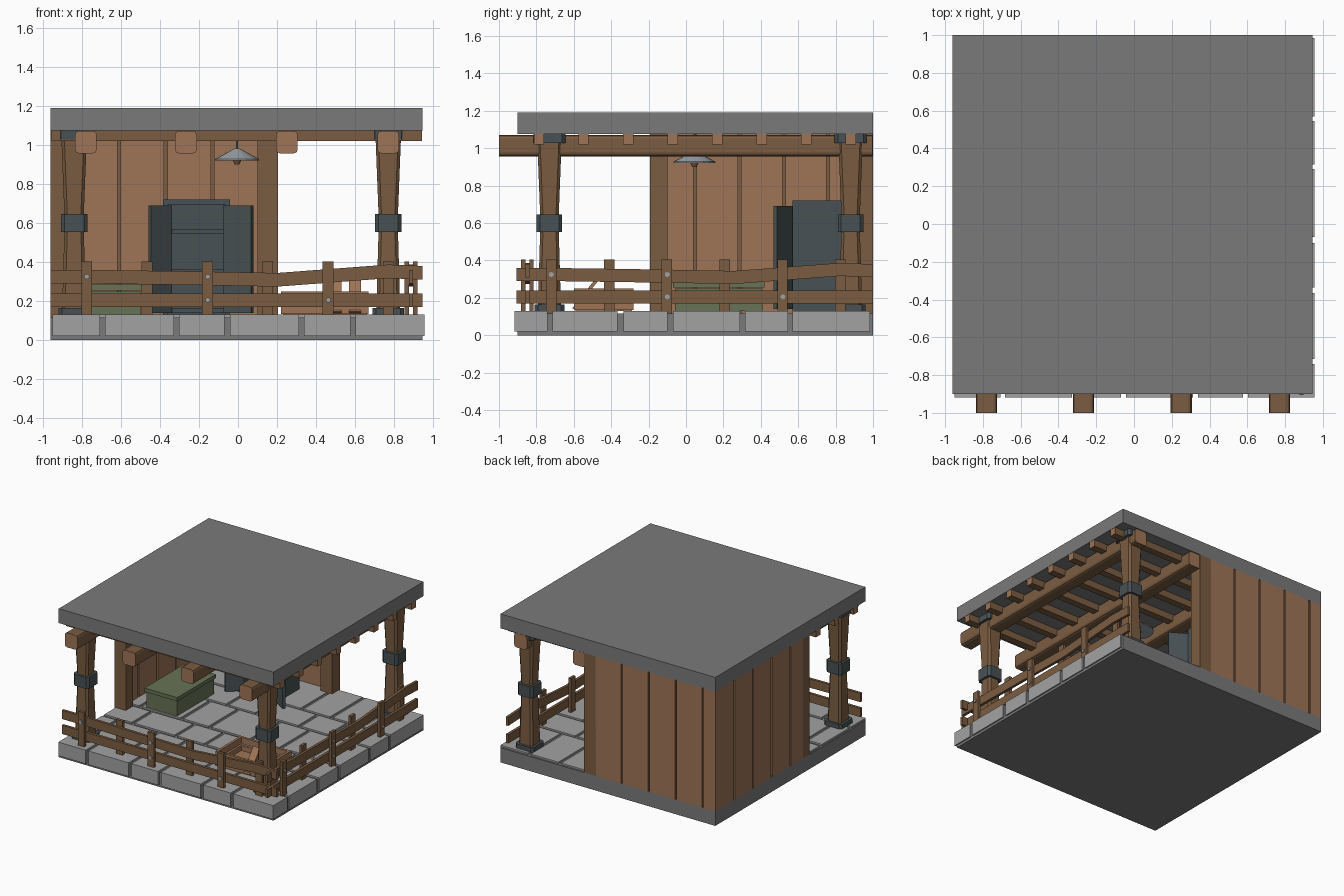
import bpy, bmesh, math
from mathutils import Vector

if "Cube" in bpy.data.objects:
    bpy.data.objects.remove(bpy.data.objects["Cube"])


def mat(name, r, g, b):
    m = bpy.data.materials.new(name)
    m.diffuse_color = (r, g, b, 1)
    m.use_nodes = True
    m.node_tree.nodes["Principled BSDF"].inputs["Base Color"].default_value = m.diffuse_color
    return m


WOOD = mat("brown wood", .196, .108, .053)
LIGHT = mat("light wood", .345, .178, .094)
ROOF = mat("dark stone", .195, .195, .195)
STONE = mat("pale stone", .365, .365, .365)
METAL = mat("dark metal", .064, .083, .089)
GREEN = mat("dull green", .135, .172, .092)
STEEL = mat("pale steel", .33, .365, .39)


def finish(name, bm, *mats):
    bmesh.ops.recalc_face_normals(bm, faces=bm.faces)
    me = bpy.data.meshes.new(name)
    bm.to_mesh(me)
    bm.free()
    for m in mats:
        me.materials.append(m)
    ob = bpy.data.objects.new(name, me)
    bpy.context.collection.objects.link(ob)
    return ob


def loft(name, rings, *mats):
    """Skin rings of equal point count, capped at both ends."""
    bm = bmesh.new()
    vs = [[bm.verts.new(p) for p in r] for r in rings]
    n = len(vs[0])
    for a, b in zip(vs, vs[1:]):
        for i in range(n):
            bm.faces.new((a[i], a[(i + 1) % n], b[(i + 1) % n], b[i]))
    bm.faces.new(vs[0][::-1])
    bm.faces.new(vs[-1])
    return finish(name, bm, *mats)


def box(name, x, y, z, *mats, end_axis=None, bevel=0):
    bm = bmesh.new()
    bmesh.ops.create_cube(bm, size=1)
    lo = [min(a) for a in (x, y, z)]
    hi = [max(a) for a in (x, y, z)]
    for v in bm.verts:
        v.co = Vector([(l + h) / 2 + c * (h - l) for l, h, c in zip(lo, hi, v.co)])
    if bevel:
        es = [e for e in bm.edges
              if abs(e.verts[0].co[end_axis] - e.verts[1].co[end_axis]) > .1]
        bmesh.ops.bevel(bm, geom=es, offset=bevel, segments=2, profile=.5, affect='EDGES')
    if end_axis is not None and len(mats) > 1:   # cut ends get the second colour
        bm.normal_update()
        for f in bm.faces:
            f.material_index = int(abs(f.normal[end_axis]) > .9)
    return finish(name, bm, *mats)


def ring(cx, cy, z, h, c):
    """Square of half-width h with chamfered corners."""
    k = h - c
    pts = [(h, -k), (h, k), (k, h), (-k, h), (-h, k), (-h, -k), (-k, -h), (k, -h)]
    return [(cx + a, cy + b, z) for a, b in pts]


def plank(name, a, b, width, thick, m):
    """Plank from a to b; width is the direction vector of its broad side."""
    a, b, w = Vector(a), Vector(b), Vector(width) / 2
    t = (b - a).cross(w).normalized() * thick / 2
    return loft(name, [[p + w + t, p - w + t, p - w - t, p + w - t] for p in (a, b)], m)


# base, roof
box("base_slab", (-.96, .945), (-.9, 1), (0, .117), ROOF)
box("roof_slab", (-.96, .945), (-.9, 1), (1.075, 1.19), ROOF)

# paving stones in staggered rows
rows = [(-.918, -.74), (-.715, -.365), (-.335, -.1), (-.07, .29), (.315, .545), (.57, .985)]
odd = [-.95, -.695, -.315, -.055, .325, .59, .968]
even = [-.95, -.815, -.45, -.2, .17, .43, .70, .968]
for i, (y0, y1) in enumerate(rows):
    cuts = even if i % 2 else odd
    for a, b in zip(cuts, cuts[1:]):
        box("paving_stone", (a + (.013 if a > -.95 else 0), b - .013), (y0, y1),
            (.02, .13), STONE)

# main beams and cross joists, with pale cut ends
for x in (-.78, -.267, .25, .77):
    box("roof_beam", (x - .056, x + .056), (-1, .996), (.957, 1.072), WOOD, LIGHT,
        end_axis=1, bevel=.02)
for i in range(8):
    y = -.786 + i * .238
    box("joist", (-.955, .943), (y - .028, y + .028), (1.02, 1.076), WOOD, LIGHT, end_axis=0)

# tapered columns with metal foot, band and cap
for cx, cy in ((-.84, -.73), (.77, -.73), (.77, .88)):
    loft("column", [ring(cx, cy, z, h, .015) for z, h in
                    ((.13, .062), (.55, .05), (.65, .05), (1.06, .066))], WOOD)
    for part, z0, z1, h in (("column_foot", .125, .165, .08),
                            ("column_band", .553, .645, .068),
                            ("column_cap", 1.027, 1.075, .086)):
        loft(part, [ring(cx, cy, z, h, .018) for z in (z0, z1)], METAL)

# back and left walls: planks on a thin backing, closed by end posts
back = [-.96, -.848, -.61, -.37, -.13, .11]
for a, b in zip(back, back[1:]):
    box("back_wall_plank", (a + (.008 if a > -.96 else 0), b - .008), (.955, 1), (.117, 1.076), LIGHT)
box("back_wall_backing", (-.95, .15), (.968, .988), (.117, 1.076), WOOD)
left = [-.12, .048, .285, .523, .76, .955]
for a, b in zip(left, left[1:]):
    box("left_wall_plank", (-.96, -.915), (a + .008, b - (.008 if b < .95 else 0)), (.117, 1.076), LIGHT)
box("left_wall_backing", (-.948, -.928), (-.15, .98), (.117, 1.076), WOOD)
box("back_wall_post", (.1, .205), (.9, 1), (.117, 1.076), WOOD)
box("left_wall_post", (-.96, -.86), (-.193, -.1), (.117, 1.076), WOOD)


# fences along the front and the right side
def front(s, o, z):
    return (s, -.848 - o, z)


def side(s, o, z):
    return (.8865 + o, s + .055, z)


upper = [(-.96, .325), (-.775, .325), (-.155, .316), (.2, .309), (.77, .352), (.945, .345)]
lower = [(-.96, .205), (.945, .205)]
for P in (front, side):
    for path in (upper, lower):
        loft("fence_rail", [[P(s, o, z + d) for o, d in
                             ((-.011, -.035), (.011, -.035), (.011, .035), (-.011, .035))]
                            for s, z in path], WOOD)
    for i in range(6):
        s, g = -.775 + i * .309, 1 if i % 2 == 0 else -1
        a, b = P(s - .028, g * .01, .117), P(s + .028, g * .033, .404)
        box("fence_post", *zip(a, b), WOOD)
    for s, z in ((-.775, .325), (-.155, .325), (-.155, .205), (.463, .205)):
        loft("fence_bolt", [[P(s + .014 * math.cos(k * math.pi / 4), o,
                               z + .014 * math.sin(k * math.pi / 4)) for k in range(8)]
                            for o in (.03, .041)], STEEL)

# metal locker with two doors ajar
box("locker_back", (-.385, -.04), (.81, .835), (.13, .72), METAL)
for x in (-.385, -.065):
    box("locker_side", (x, x + .025), (.57, .82), (.13, .72), METAL)
for z in (.14, .34, .545, .695):
    box("locker_shelf", (-.37, -.055), (.575, .82), (z, z + .025), METAL)
plank("locker_left_door", (-.345, .565, .415), (-.452, .478, .415), (0, 0, .55), .022, METAL)
plank("locker_right_door", (-.07, .565, .415), (.073, .478, .415), (0, 0, .55), .022, METAL)

# green chest
box("chest_body", (-.77, -.5), (-.06, .41), (.13, .25), GREEN)
box("chest_lid", (-.78, -.49), (-.07, .42), (.255, .285), GREEN)

# open wooden crate with leaning slats
for y in (-.6, -.3):
    for z in (.135, .2):
        box("crate_long_slat", (.22, .67), (y, y + .02), (z, z + .05), LIGHT)
for x in (.22, .65):
    for z in (.135, .2):
        box("crate_short_slat", (x, x + .02), (-.6, -.28), (z, z + .05), LIGHT)
box("crate_floor", (.23, .66), (-.59, -.29), (.13, .145), LIGHT)
for x in (.5, .6):
    plank("leaning_slat", (x, -.6, .14), (x, -.47, .305), (.06, 0, 0), .018, LIGHT)


# hanging lamp
def disc(z, r):
    return [(-.005 + r * math.cos(k * math.pi / 8), .045 + r * math.sin(k * math.pi / 8), z)
            for k in range(16)]


loft("lamp_shade", [disc(.92, .1), disc(.92, .112), disc(.928, .112), disc(.982, .014)], STEEL)
loft("lamp_bulb", [disc(.9, .012), disc(.922, .022)], WOOD)
loft("lamp_cord", [disc(.975, .006), disc(1.076, .006)], METAL)
